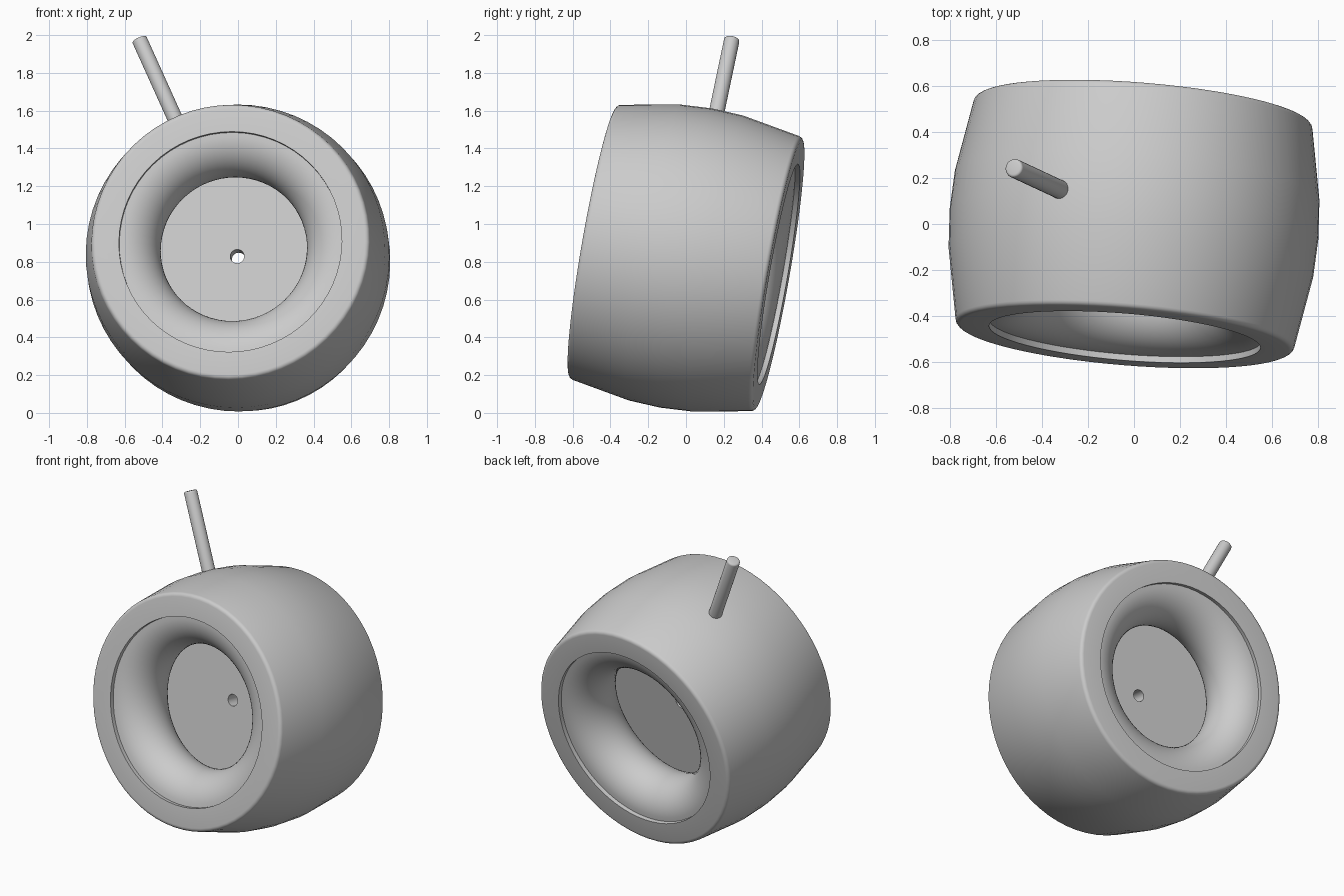
import bpy, math
from mathutils import Vector, Matrix

cube = bpy.data.objects.get("Cube")
if cube:
    bpy.data.objects.remove(cube, do_unlink=True)

grey = bpy.data.materials.new("plain grey")
grey.use_nodes = True
COLOUR = (0.6, 0.6, 0.6, 1)
grey.diffuse_color = COLOUR
grey.node_tree.nodes["Principled BSDF"].inputs["Base Color"].default_value = COLOUR

CENTRE = Vector((0, 0, 0.82))
AXLE = Vector((0.081, 0.982, -0.172))
STEM = Vector((-0.404, 0.188, 0.895))


def lathe(name, profile, axis, sides=64, closed=False):
    """Spin (distance along axis, radius) points around an axis through CENTRE."""
    turn = Matrix.Translation(CENTRE) @ axis.to_track_quat('Z', 'Y').to_matrix().to_4x4()
    verts, faces = [], []
    for t, r in profile:
        for i in range(sides):
            a = 2 * math.pi * i / sides
            verts.append(turn @ Vector((r * math.cos(a), r * math.sin(a), t)))
    n = len(profile)
    for k in range(n if closed else n - 1):
        low, high = k * sides, (k + 1) % n * sides
        for i in range(sides):
            j = (i + 1) % sides
            faces.append((low + i, low + j, high + j, high + i))
    mesh = bpy.data.meshes.new(name)
    mesh.from_pydata(verts, [], faces)
    mesh.materials.append(grey)
    obj = bpy.data.objects.new(name, mesh)
    bpy.context.collection.objects.link(obj)
    bpy.ops.object.select_all(action='DESELECT')
    obj.select_set(True)
    bpy.context.view_layer.objects.active = obj
    bpy.ops.object.mode_set(mode='EDIT')
    bpy.ops.mesh.select_all(action='SELECT')
    bpy.ops.mesh.normals_make_consistent(inside=False)
    bpy.ops.object.mode_set(mode='OBJECT')
    bpy.ops.object.shade_smooth_by_angle(angle=math.radians(32))
    return obj


def arc(t, r, size, start, end, steps):
    """Points on a circular arc in the profile plane, angles in degrees."""
    angles = [math.radians(start + (end - start) * i / steps) for i in range(steps + 1)]
    return [(t + size * math.cos(a), r + size * math.sin(a)) for a in angles]


# Barrel-shaped outer shell with rounded rims and flat side faces
LIP, HALF = 0.592, 0.5
near = [(-0.27, LIP), (-HALF, LIP)] + arc(-HALF + 0.025, 0.715, 0.025, 180, 100, 4)
near += [(-0.17, 0.795)]
far = [(-t, r) for t, r in reversed(near)]
lathe("outer_shell", near + [(0, 0.804)] + far, AXLE, closed=True)

# Rounded ring set into each side
for side, label in ((-1, "front"), (1, "back")):
    lathe(label + "_inner_ring", arc(side * 0.27, LIP, 0.203, 0, -180, 24), AXLE)

# Central disc with an axle hole
lathe("hub_disc", [(-0.05, 0.037), (-0.05, LIP), (0.05, LIP), (0.05, 0.037)], AXLE, closed=True)

# Thin stem standing out of the barrel, with a softened tip
tip = arc(1.286, 0.029, 0.012, 90, 0, 3)
lathe("stem", [(0.72, 0.041)] + tip + [(1.298, 0.0005)], STEM, sides=24)
